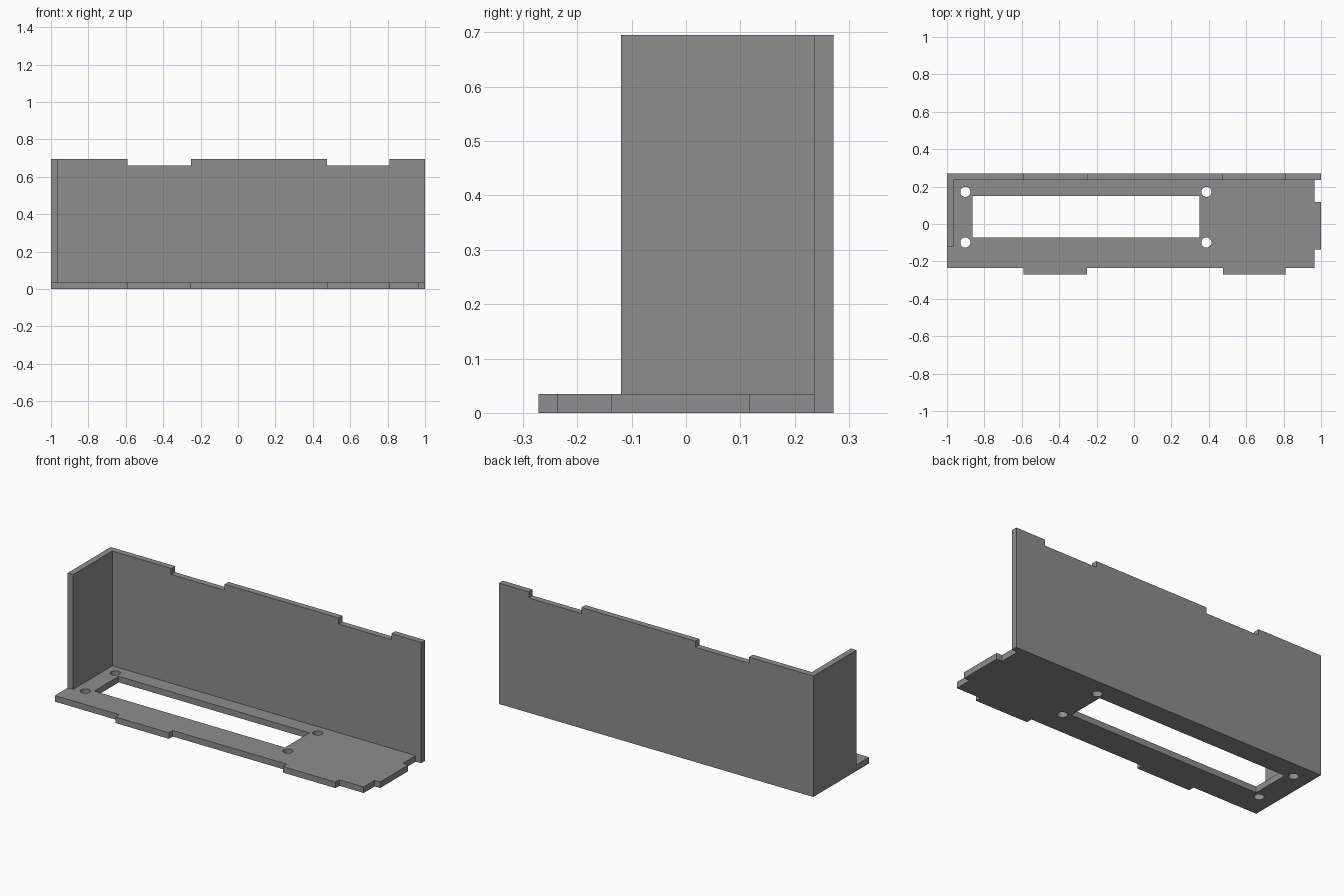
import bpy, bmesh, math
from mathutils import Matrix

if "Cube" in bpy.data.objects:
    bpy.data.objects.remove(bpy.data.objects["Cube"])

T = 0.035            # sheet thickness
W, D, H = 1.0, 0.271, 0.695
TABS = [(-0.59, -0.25), (0.475, 0.81)]

grey = bpy.data.materials.new("mid grey")
grey.diffuse_color = (0.27, 0.27, 0.27, 1)
grey.use_nodes = True
grey.node_tree.nodes["Principled BSDF"].inputs["Base Color"].default_value = grey.diffuse_color


def panel(name, outlines, matrix):
    """Flat sheet from an outer outline plus hole outlines, T thick along local z."""
    curve = bpy.data.curves.new(name, 'CURVE')
    curve.dimensions = '2D'
    curve.fill_mode = 'BOTH'
    curve.extrude = T / 2
    for pts in outlines:
        s = curve.splines.new('POLY')
        s.points.add(len(pts) - 1)
        for p, (x, y) in zip(s.points, pts):
            p.co = (x, y, 0, 1)
        s.use_cyclic_u = True
    tmp = bpy.data.objects.new(name + "_outline", curve)
    bpy.context.collection.objects.link(tmp)
    bpy.context.view_layer.update()
    mesh = bpy.data.meshes.new_from_object(
        tmp.evaluated_get(bpy.context.evaluated_depsgraph_get()))
    bpy.data.objects.remove(tmp)
    # weld caps to sides and place the sheet
    bm = bmesh.new()
    bm.from_mesh(mesh)
    bmesh.ops.remove_doubles(bm, verts=bm.verts, dist=1e-5)
    bmesh.ops.transform(bm, matrix=matrix @ Matrix.Translation((0, 0, T / 2)), verts=bm.verts)
    bmesh.ops.recalc_face_normals(bm, faces=bm.faces)
    for f in bm.faces:
        f.smooth = False
    bm.to_mesh(mesh)
    bm.free()
    mesh.name = name
    mesh.materials.clear()
    mesh.materials.append(grey)
    obj = bpy.data.objects.new(name, mesh)
    bpy.context.collection.objects.link(obj)
    return obj


def rect(x0, x1, y0, y1):
    return [(x0, y0), (x1, y0), (x1, y1), (x0, y1)]


def circle(cx, cy, r, n=32):
    return [(cx + r * math.cos(2 * math.pi * i / n),
             cy + r * math.sin(2 * math.pi * i / n)) for i in range(n)]


def stepped(level, step):
    """Edge points, left to right, that jump to step along each tab."""
    return [p for a, b in TABS for p in ((a, level), (a, step), (b, step), (b, level))]


# Base plate: front and end tabs, display opening, four screw holes
front, back, end = -D + T, D - T, W - T
base = [(-W, front)] + stepped(front, -D) + [
    (end, front), (end, -0.137), (W, -0.137), (W, 0.118), (end, 0.118), (end, back), (-W, back)]
holes = [circle(x, y, 0.027) for x in (-0.902, 0.387) for y in (-0.099, 0.172)]
panel("base_plate", [base, rect(-0.863, 0.35, -0.073, 0.149)] + holes, Matrix())

# Back wall: slots in the top edge match the base tabs
wall = [(W, 0), (-W, 0), (-W, H)] + stepped(H, H - T) + [(W, H)]
panel("back_wall", [wall],
      Matrix.Translation((0, D, 0)) @ Matrix.Rotation(math.pi / 2, 4, 'X'))

# Left end wall: local x -> y, local y -> z, local z -> x
side = Matrix(((0, 0, 1, -W), (1, 0, 0, 0), (0, 1, 0, 0), (0, 0, 0, 1)))
panel("left_wall", [rect(-0.12, back, T, H)], side)
